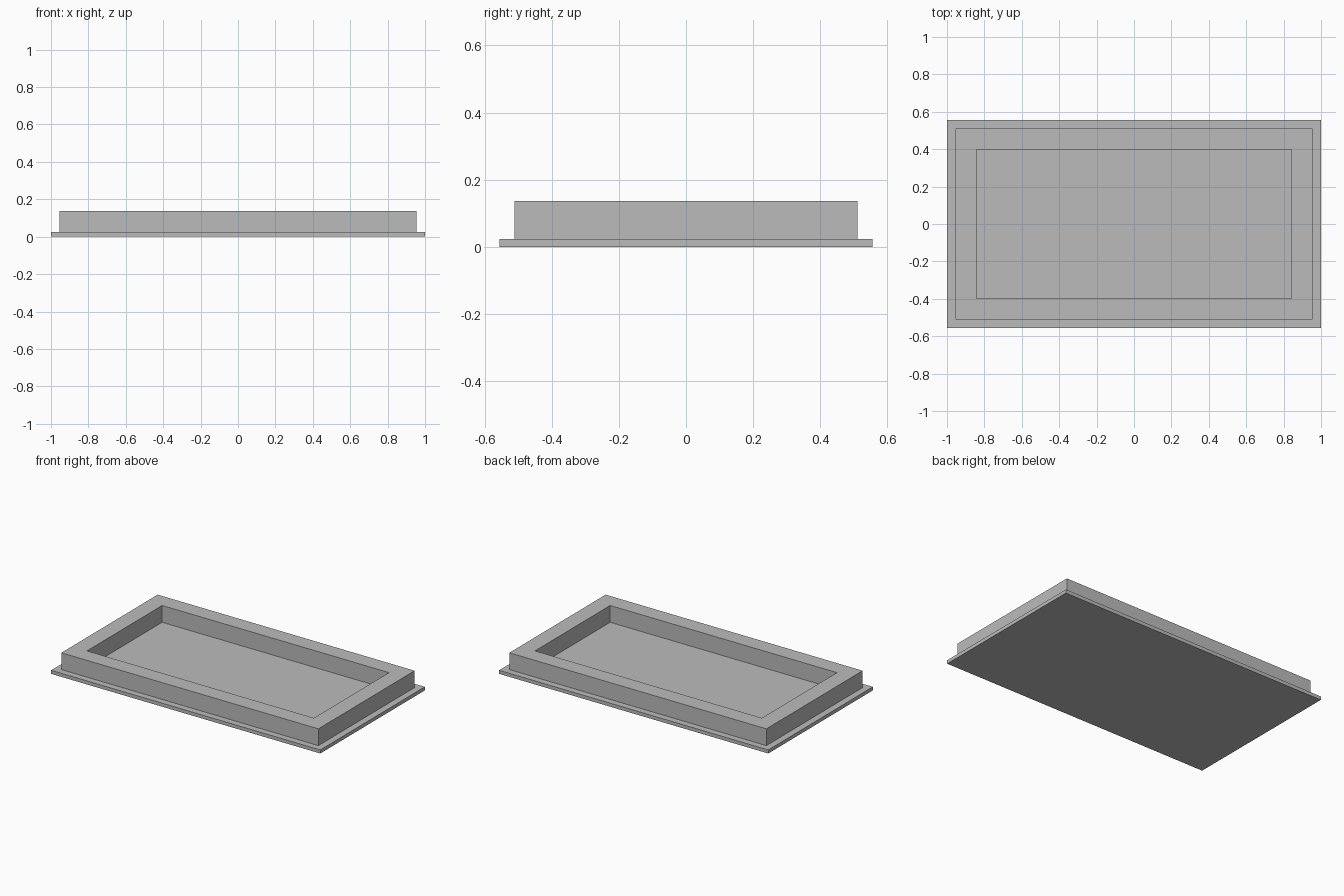
import bpy
import bmesh

if "Cube" in bpy.data.objects:
    bpy.data.objects.remove(bpy.data.objects["Cube"], do_unlink=True)

grey = bpy.data.materials.new("plain_grey")
grey.use_nodes = True
grey.diffuse_color = (0.5, 0.5, 0.5, 1)
grey.node_tree.nodes["Principled BSDF"].inputs["Base Color"].default_value = grey.diffuse_color

PLATE_TOP = 0.024
FRAME_TOP = 0.137


def finish(name, bm):
    mesh = bpy.data.meshes.new(name)
    bmesh.ops.recalc_face_normals(bm, faces=bm.faces)
    bm.to_mesh(mesh)
    bm.free()
    mesh.materials.append(grey)
    obj = bpy.data.objects.new(name, mesh)
    bpy.context.collection.objects.link(obj)


def rectangle(bm, half_x, half_y, z):
    corners = [(-1, -1), (1, -1), (1, 1), (-1, 1)]
    return [bm.verts.new((half_x * x, half_y * y, z)) for x, y in corners]


def bridge(bm, ring_a, ring_b):
    for i in range(4):
        j = (i + 1) % 4
        bm.faces.new((ring_a[i], ring_a[j], ring_b[j], ring_b[i]))


# Thin base plate, also the floor of the tray
bm = bmesh.new()
bottom = rectangle(bm, 1, 0.555, 0)
top = rectangle(bm, 1, 0.555, PLATE_TOP)
bm.faces.new(bottom)
bm.faces.new(top)
bridge(bm, bottom, top)
finish("base_plate", bm)

# Raised rectangular frame, open in the middle and resting on the plate
bm = bmesh.new()
outer, inner = (0.955, 0.511), (0.843, 0.399)
rings = [rectangle(bm, *size, z) for size, z in (
    (outer, PLATE_TOP), (outer, FRAME_TOP), (inner, FRAME_TOP), (inner, PLATE_TOP))]
for i in range(4):
    bridge(bm, rings[i], rings[(i + 1) % 4])
finish("raised_frame", bm)
